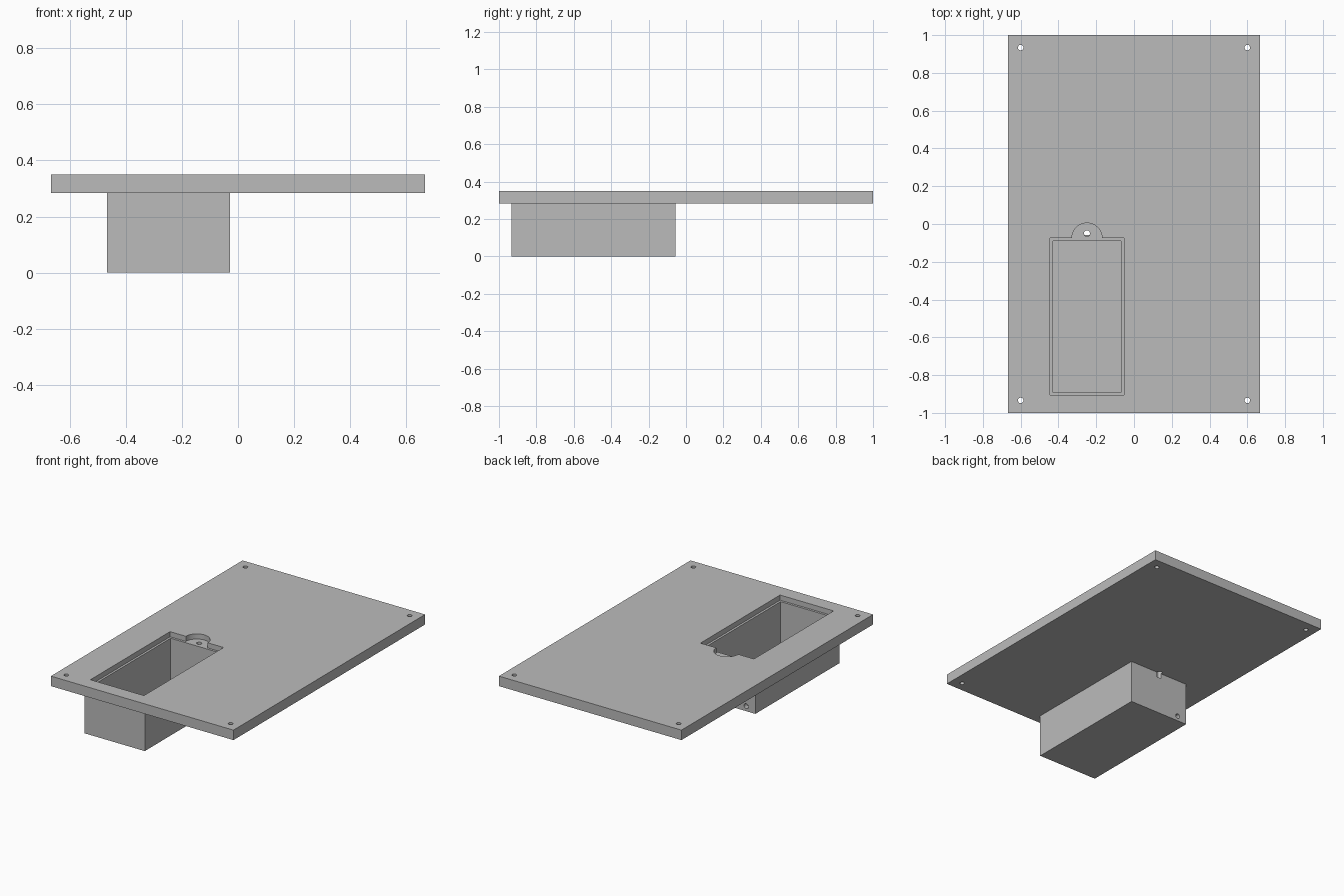
import bpy
import bmesh
import math
from mathutils import Matrix

old = bpy.data.objects.get("Cube")
if old:
    bpy.data.objects.remove(old, do_unlink=True)

grey = bpy.data.materials.new("plain grey")
grey.use_nodes = True
COLOUR = (0.5, 0.5, 0.5, 1)
grey.diffuse_color = COLOUR
grey.node_tree.nodes["Principled BSDF"].inputs["Base Color"].default_value = COLOUR


def finish(bm, name):
    bmesh.ops.recalc_face_normals(bm, faces=bm.faces)
    mesh = bpy.data.meshes.new(name)
    bm.to_mesh(mesh)
    bm.free()
    mesh.materials.append(grey)
    obj = bpy.data.objects.new(name, mesh)
    bpy.context.collection.objects.link(obj)
    return obj


def prism(name, outline, z0, z1):
    """Extrude a flat outline from z0 up to z1."""
    bm = bmesh.new()
    face = bm.faces.new([bm.verts.new((x, y, z0)) for x, y in outline])
    top = bmesh.ops.extrude_face_region(bm, geom=[face])["geom"]
    verts = [v for v in top if isinstance(v, bmesh.types.BMVert)]
    bmesh.ops.translate(bm, verts=verts, vec=(0, 0, z1 - z0))
    return finish(bm, name)


def rect(x0, x1, y0, y1):
    return [(x0, y0), (x1, y0), (x1, y1), (x0, y1)]


def cylinder(name, centre, radius, length, along_y=False):
    bm = bmesh.new()
    turn = Matrix.Rotation(math.pi / 2 if along_y else 0, 4, "X")
    bmesh.ops.create_cone(bm, cap_ends=True, segments=32, radius1=radius,
                          radius2=radius, depth=length,
                          matrix=Matrix.Translation(centre) @ turn)
    return finish(bm, name)


def combine(target, other, operation):
    """Apply a boolean and discard the helper."""
    other.hide_render = True
    mod = target.modifiers.new(operation.title(), "BOOLEAN")
    mod.operation = operation
    mod.solver = "EXACT"
    mod.object = other
    bpy.ops.object.select_all(action="DESELECT")
    bpy.context.view_layer.objects.active = target
    target.select_set(True)
    bpy.ops.object.modifier_apply(modifier=mod.name)
    bpy.data.objects.remove(other, do_unlink=True)


PLATE_BOTTOM, PLATE_TOP = 0.284, 0.35
LEDGE = PLATE_TOP - 0.034
ABOVE = PLATE_TOP + 0.05

# Flat panel with the hanging compartment joined to its underside
panel = prism("panel_with_compartment", rect(-0.667, 0.667, -1, 1),
              PLATE_BOTTOM, PLATE_TOP)
box = prism("compartment", rect(-0.467, -0.028, -0.933, -0.057),
            0, PLATE_BOTTOM + 0.015)
combine(panel, box, "UNION")

# Shallow lid recess with a rounded finger tab at its back edge
TAB_X, TAB_Y, TAB_R = -0.249, -0.075, 0.08
arc = [(TAB_X + TAB_R * math.cos(math.pi * i / 32),
        TAB_Y + TAB_R * math.sin(math.pi * i / 32)) for i in range(33)]
corners = rect(-0.444, -0.053, -0.906, TAB_Y)
recess = prism("lid_recess", corners[:3] + arc + corners[3:], LEDGE, ABOVE)
combine(panel, recess, "DIFFERENCE")

# Deep pocket
pocket = prism("pocket", rect(-0.429, -0.068, -0.891, -0.09), 0.015, ABOVE)
combine(panel, pocket, "DIFFERENCE")

# Lid screw hole, and cable hole through the back wall
combine(panel, cylinder("screw_hole", (TAB_X, -0.05, 0.325), 0.016, 0.15),
        "DIFFERENCE")
combine(panel, cylinder("cable_hole", (-0.4, -0.07, 0.033), 0.016, 0.1, True),
        "DIFFERENCE")

# Mounting holes at the four corners
for sx in (-1, 1):
    for sy in (-1, 1):
        hole = cylinder("corner_hole", (sx * 0.6, sy * 0.934, 0.3), 0.0145, 0.3)
        combine(panel, hole, "DIFFERENCE")

# Smooth the curved walls only
bpy.ops.object.shade_smooth_by_angle(angle=math.radians(30))
